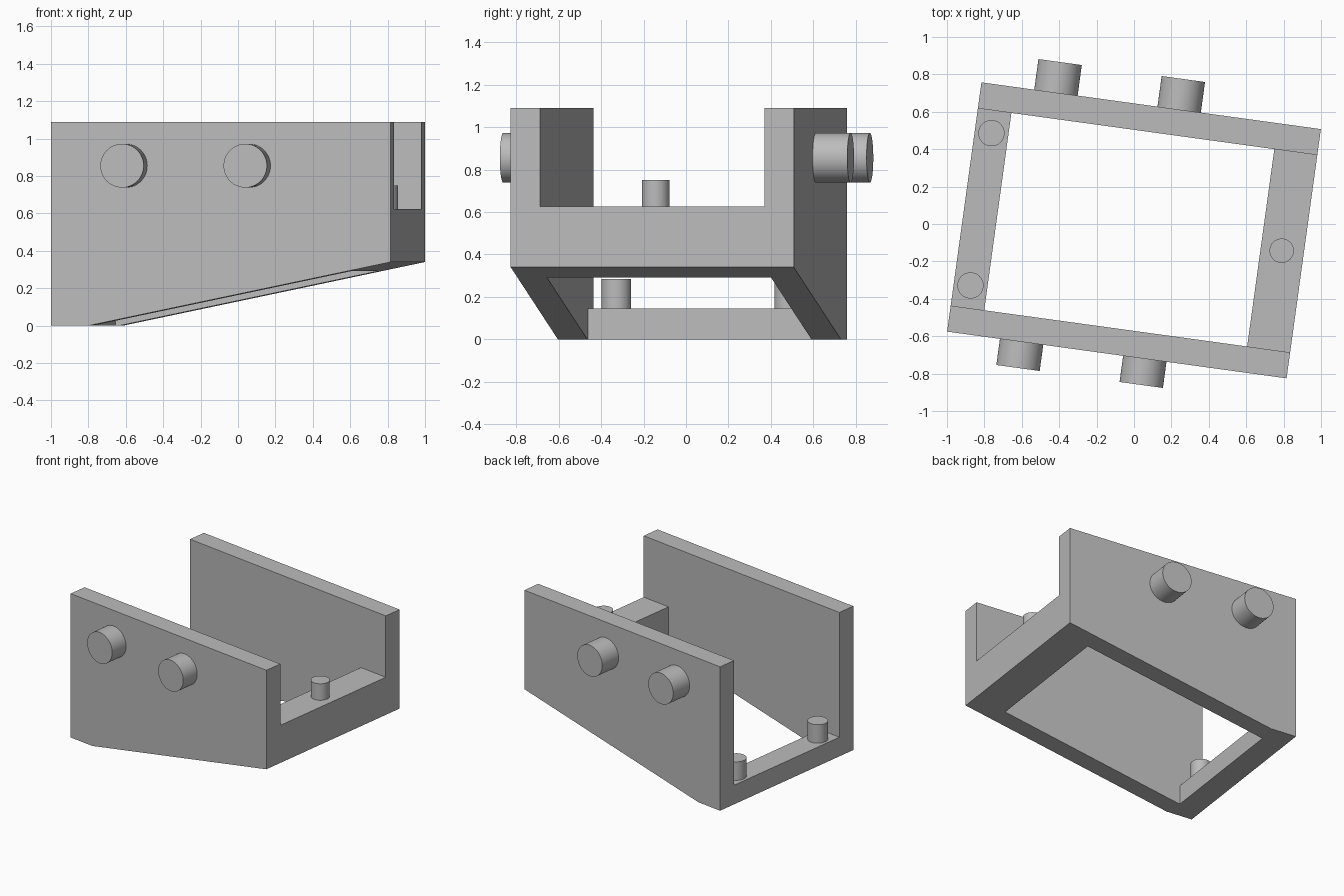
import bpy, bmesh, math
from mathutils import Matrix, Vector

if "Cube" in bpy.data.objects:
    bpy.data.objects.remove(bpy.data.objects["Cube"], do_unlink=True)

# Single plain grey
grey = bpy.data.materials.new("light grey")
grey.use_nodes = True
colour = (0.5, 0.5, 0.5, 1)
grey.diffuse_color = colour
grey.node_tree.nodes["Principled BSDF"].inputs["Base Color"].default_value = colour

# The whole frame is turned a little about the vertical
PLACE = Matrix.Translation((0, -0.034, 0)) @ Matrix.Rotation(math.radians(-7.84), 4, "Z")
HL, HW = 0.916, 0.6725       # half length, half width
WALL = 0.14                  # wall thickness
HEIGHT = 1.09
BEND, RISE = -0.714, 0.34    # start of the sloped underside, its height at the end


def underside(u):
    return max(0, (u - BEND) / (HL - BEND) * RISE)


def finish(bm, name):
    bmesh.ops.recalc_face_normals(bm, faces=bm.faces)
    mesh = bpy.data.meshes.new(name)
    bm.to_mesh(mesh)
    bm.free()
    mesh.materials.append(grey)
    ob = bpy.data.objects.new(name, mesh)
    ob.matrix_world = PLACE
    bpy.context.collection.objects.link(ob)
    return ob


def extrude_profile(name, points, v0, v1):
    """Extrude a side profile of (length, height) points across the width."""
    bm = bmesh.new()
    face = bm.faces.new([bm.verts.new((u, v0, z)) for u, z in points])
    out = bmesh.ops.extrude_face_region(bm, geom=[face])
    verts = [g for g in out["geom"] if isinstance(g, bmesh.types.BMVert)]
    bmesh.ops.translate(bm, vec=(0, v1 - v0, 0), verts=verts)
    return finish(bm, name)


def peg(name, start, end, radius):
    a, b = Vector(start), Vector(end)
    turn = (b - a).to_track_quat("Z", "Y").to_matrix().to_4x4()
    bm = bmesh.new()
    bmesh.ops.create_cone(bm, cap_ends=True, segments=48, radius1=radius, radius2=radius,
                          depth=(b - a).length, matrix=Matrix.Translation((a + b) / 2) @ turn)
    for f in bm.faces:
        f.smooth = len(f.verts) == 4
    for e in bm.edges:
        e.smooth = all(len(f.verts) == 4 for f in e.link_faces)
    return finish(bm, name)


# Side walls with the sloped underside
wall = [(-HL, 0), (BEND, 0), (HL, RISE), (HL, HEIGHT), (-HL, HEIGHT)]
extrude_profile("front_wall", wall, -HW, -HW + WALL)
extrude_profile("back_wall", wall, HW - WALL, HW)

# Cross beams between the walls
inner = HW - WALL
right_in, left_in = -HL + 0.181, HL - 0.232
extrude_profile("low_cross_beam", [(-HL, 0), (right_in, 0), (right_in, 0.145), (-HL, 0.145)],
                -inner, inner)
extrude_profile("high_cross_beam", [(left_in, underside(left_in)), (HL, RISE),
                                    (HL, 0.625), (left_in, 0.625)], -inner, inner)

# Round pegs on the outside of the walls
for i, u in enumerate((-0.514, 0.151), 1):
    peg(f"front_wall_peg_{i}", (u, -HW + 0.02, 0.855), (u, -HW - 0.141, 0.855), 0.117)
    peg(f"back_wall_peg_{i}", (u, HW - 0.02, 0.855), (u, HW + 0.165, 0.855), 0.117)

# Upright pegs on the beams
for i, v in enumerate((-0.411, 0.411), 1):
    peg(f"low_beam_peg_{i}", (-0.826, v, 0.13), (-0.826, v, 0.285), 0.07)
peg("high_beam_peg", (0.797, 0, 0.61), (0.797, 0, 0.75), 0.065)
